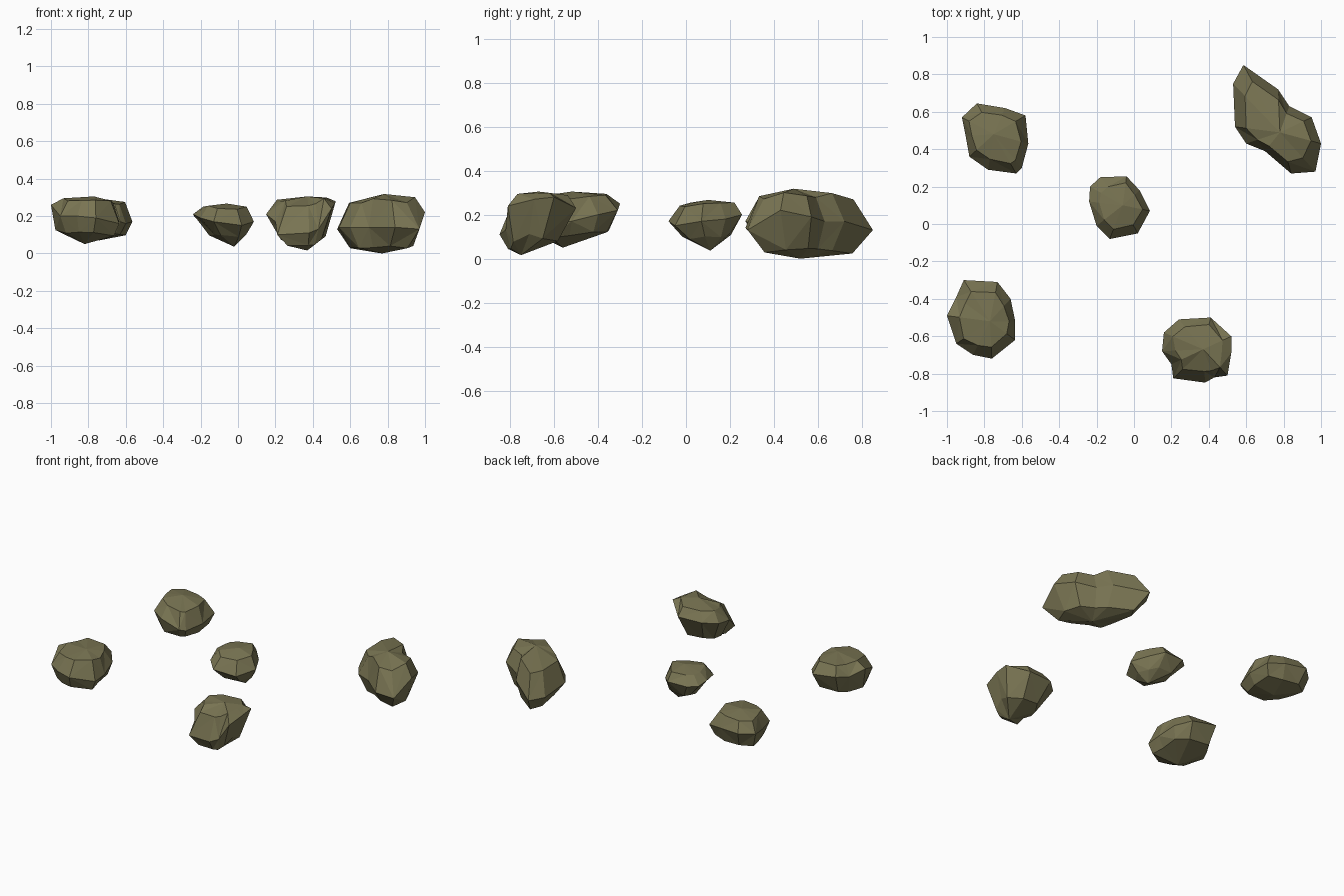
import bpy, bmesh, random
from mathutils import Vector

if "Cube" in bpy.data.objects:
    bpy.data.objects.remove(bpy.data.objects["Cube"])

random.seed(4)
stone = bpy.data.materials.new("olive_stone")
stone.diffuse_color = (0.19, 0.175, 0.085, 1)
stone.use_nodes = True
stone.node_tree.nodes["Principled BSDF"].inputs["Base Color"].default_value = stone.diffuse_color


def rock(name, outline, top, bottom, upper, lower):
    """Faceted rock: widest outline, a chamfer ring above and below, and two peaks."""
    bm = bmesh.new()
    mid = [Vector(p) for p in outline]

    def ring(peak, scale, rise):
        pts = []
        for p in mid:
            s = scale + random.uniform(-0.06, 0.06)
            f = rise + random.uniform(-0.07, 0.07)
            q = peak + (p - peak) * s
            q.z = p.z + (peak.z - p.z) * f
            pts.append(bm.verts.new(q))
        return pts

    equator = [bm.verts.new(p) for p in mid]
    n = len(equator)
    for peak, (scale, rise) in ((Vector(top), upper), (Vector(bottom), lower)):
        r = ring(peak, scale, rise)
        tip = bm.verts.new(peak)
        for i in range(n):
            j = (i + 1) % n
            a, b, c, d = equator[i], equator[j], r[j], r[i]
            if i % 2:
                bm.faces.new((a, b, c))
                bm.faces.new((a, c, d))
            else:
                bm.faces.new((a, b, d))
                bm.faces.new((b, c, d))
            bm.faces.new((r[i], r[j], tip))
    bmesh.ops.recalc_face_normals(bm, faces=bm.faces)
    mesh = bpy.data.meshes.new(name)
    bm.to_mesh(mesh)
    bm.free()
    mesh.materials.append(stone)
    bpy.context.collection.objects.link(bpy.data.objects.new(name, mesh))


# back left rock
rock("rock_back_left",
     [(-.84, .645, .21), (-.69, .62, .2), (-.58, .58, .18), (-.565, .43, .17),
      (-.60, .30, .16), (-.63, .27, .17), (-.78, .29, .2), (-.88, .36, .2),
      (-.90, .47, .19), (-.92, .57, .2)],
     (-.75, .48, .295), (-.74, .45, .07), (.74, .8), (.78, .7))

# front left rock
rock("rock_front_left",
     [(-.91, -.30, .25), (-.73, -.31, .22), (-.66, -.40, .2), (-.635, -.52, .17),
      (-.635, -.62, .16), (-.76, -.72, .19), (-.86, -.70, .2), (-.95, -.64, .2),
      (-1.0, -.49, .26), (-.95, -.39, .23)],
     (-.77, -.52, .305), (-.82, -.56, .05), (.72, .82), (.82, .58))

# small middle rock
rock("rock_middle",
     [(-.18, .25, .2), (-.04, .255, .2), (.03, .18, .18), (.085, .07, .17),
      (.02, -.05, .15), (-.13, -.08, .17), (-.20, -.01, .19), (-.24, .12, .21),
      (-.235, .2, .2)],
     (-.06, .1, .267), (-.02, .11, .036), (.72, .78), (.64, .58))

# front right rock, with a low ledge at the front
rock("rock_front_right",
     [(.24, -.51, .23), (.41, -.50, .23), (.52, -.60, .28), (.52, -.69, .27),
      (.50, -.81, .24), (.43, -.82, .13), (.38, -.848, .11), (.21, -.825, .10),
      (.20, -.75, .17), (.15, -.68, .21), (.16, -.58, .22)],
     (.37, -.67, .305), (.37, -.75, .016), (.72, .78), (.62, .68))

# long back right rock
rock("rock_back_right",
     [(.585, .85, .13), (.77, .72, .17), (.83, .63, .17), (.95, .57, .19),
      (1.0, .43, .22), (.97, .28, .13), (.84, .27, .14), (.70, .39, .14),
      (.60, .43, .14), (.54, .52, .14), (.53, .75, .13)],
     (.78, .49, .318), (.77, .52, 0), (.7, .8), (.68, .78))
